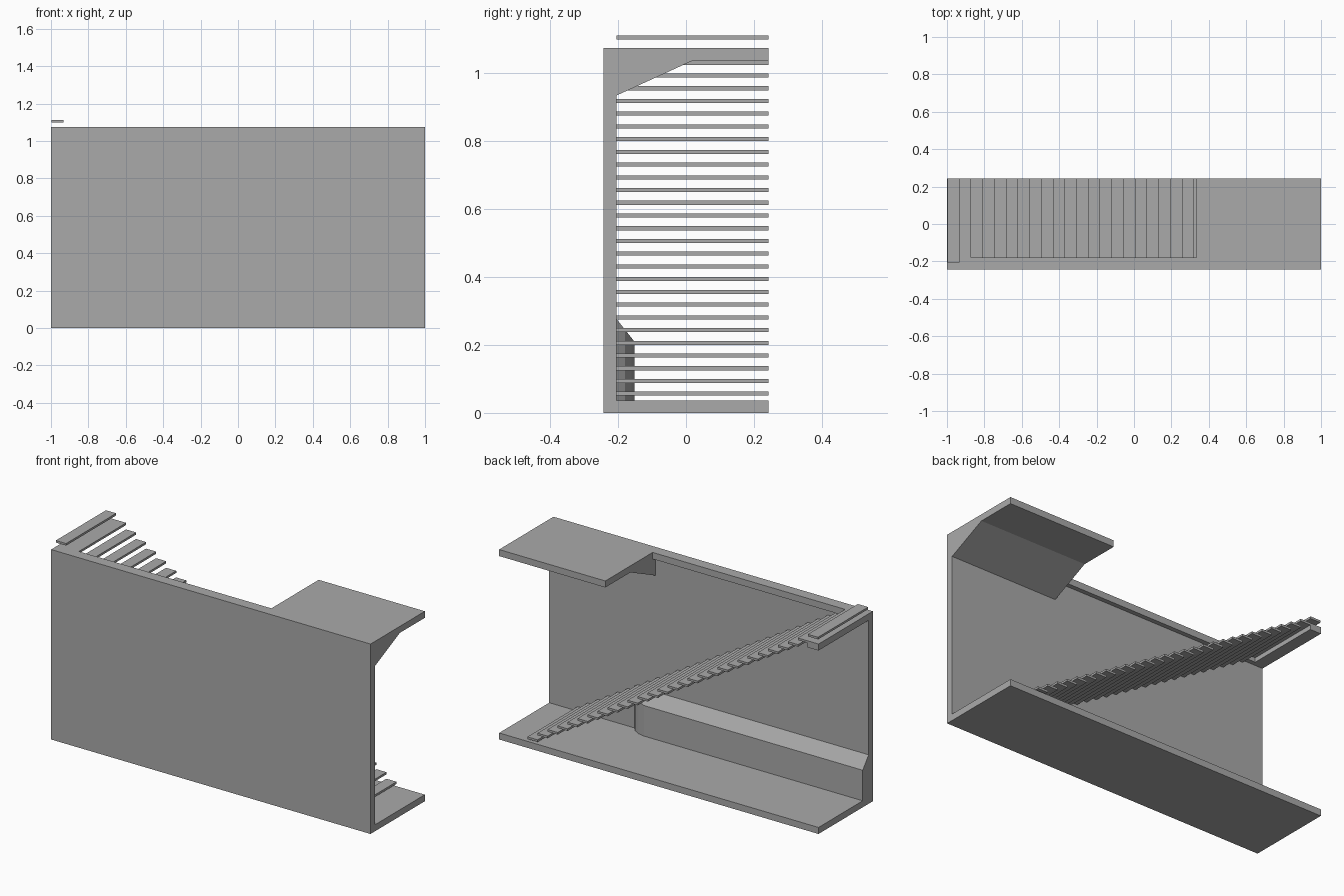
import bpy
import bmesh

cube = bpy.data.objects.get("Cube")
if cube:
    bpy.data.objects.remove(cube, do_unlink=True)

grey = bpy.data.materials.new("concrete_grey")
grey.use_nodes = True
GREY = (0.4, 0.4, 0.4, 1)
grey.diffuse_color = GREY
grey.node_tree.nodes["Principled BSDF"].inputs["Base Color"].default_value = GREY


def prism(name, corners, offset):
    """Extrude a flat polygon of 3D corners along an offset."""
    bm = bmesh.new()
    face = bm.faces.new([bm.verts.new(c) for c in corners])
    new = bmesh.ops.extrude_face_region(bm, geom=[face])["geom"]
    bmesh.ops.translate(bm, vec=offset,
                        verts=[v for v in new if isinstance(v, bmesh.types.BMVert)])
    bmesh.ops.recalc_face_normals(bm, faces=bm.faces)
    mesh = bpy.data.meshes.new(name)
    bm.to_mesh(mesh)
    bm.free()
    mesh.materials.append(grey)
    obj = bpy.data.objects.new(name, mesh)
    bpy.context.collection.objects.link(obj)
    return obj


def section(name, yz, x0, x1):
    return prism(name, [(x0, y, z) for y, z in yz], (x1 - x0, 0, 0))


def box(name, x0, x1, y0, y1, z0, z1):
    return section(name, [(y0, z0), (y1, z0), (y1, z1), (y0, z1)], x0, x1)


FRONT, WALL, BACK = -0.243, -0.205, 0.243
SLAB, TOP = 0.037, 1.075
UNDER = TOP - SLAB

# Floor and wall as one angled section
section("floor_and_wall", [(FRONT, 0), (BACK, 0), (BACK, SLAB), (WALL, SLAB),
                           (WALL, TOP), (FRONT, TOP)], -1, 1)

# Upper floor: ledge along the wall, small landing and braced large landing
LEDGE = -0.18
box("upper_ledge", -0.932, 0.335, WALL, LEDGE, UNDER, TOP)
box("small_landing", -1, -0.932, WALL, BACK, UNDER, TOP)
section("large_landing", [(WALL, TOP), (WALL, 0.935), (0.02, UNDER),
                          (BACK, UNDER), (BACK, TOP)], 0.335, 1)

# Low bench along the wall, with a rounded end and a sloping top
plan = [(-1, WALL), (-1, -0.152), (0.37, -0.152), (0.41, -0.16),
        (0.445, -0.18), (0.466, WALL)]
bench = prism("wall_bench", [(x, y, SLAB) for x, y in plan], (0, 0, 0.2))
for v in bench.data.vertices:
    if v.co.z > SLAB + 0.1:
        v.co.z = 0.277 - (v.co.y - WALL) * 1.264

# Floating stair treads
PITCH, RISE = 0.0627, 0.0375
for i in range(29):
    x, z = -0.997 + i * PITCH, 1.1125 - i * RISE
    box(f"stair_tread_{i + 1}", x, x + 0.064, WALL, BACK, z - 0.012, z)
